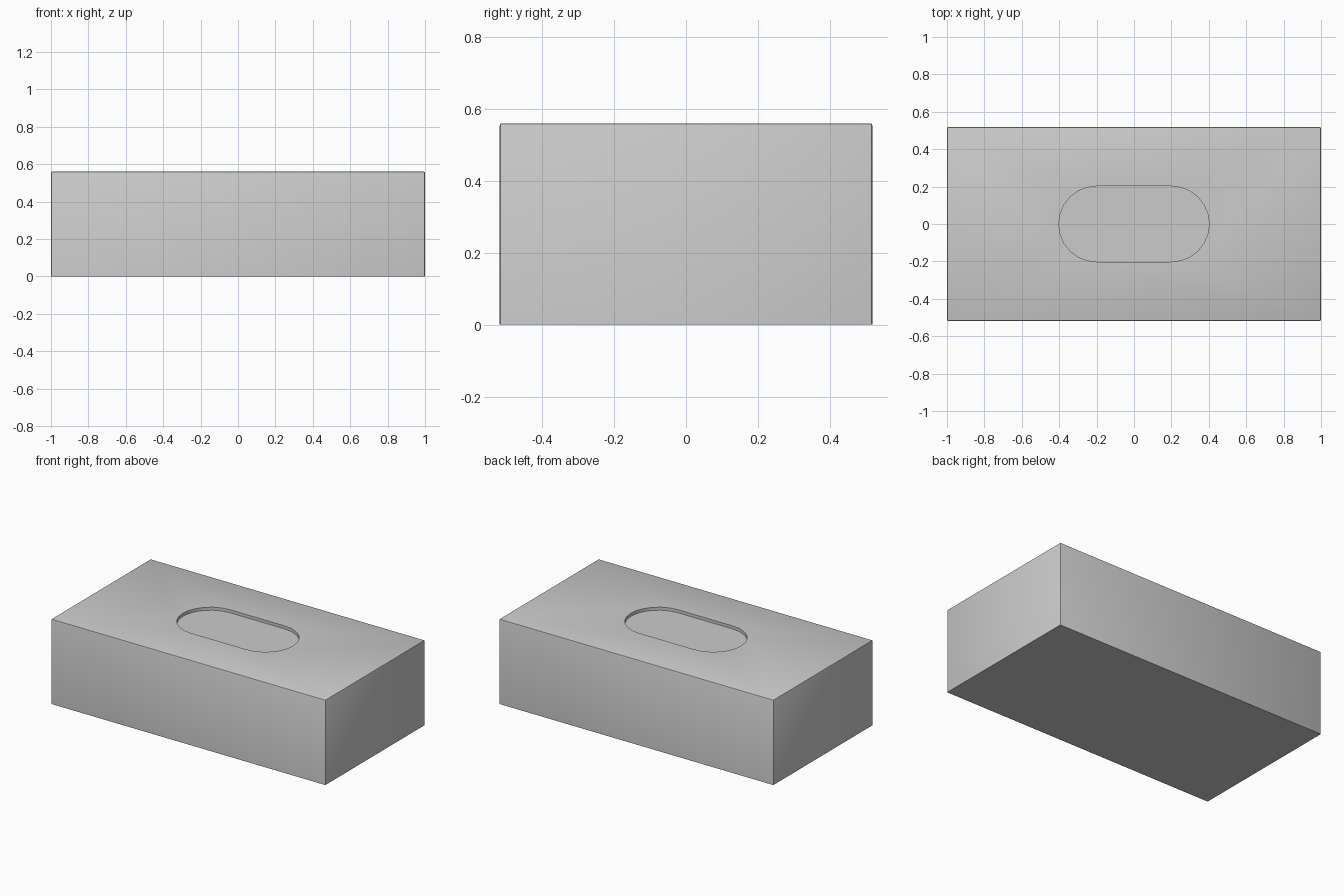
import bpy, bmesh
from math import pi, sin, cos

if "Cube" in bpy.data.objects:
    bpy.data.objects.remove(bpy.data.objects["Cube"])

W, D, H = 2.0, 1.036, 0.56
R, HALF, DEPTH = 0.202, 0.2, 0.02


def make_object(name, bm):
    mesh = bpy.data.meshes.new(name)
    bmesh.ops.recalc_face_normals(bm, faces=bm.faces)
    bm.to_mesh(mesh)
    bm.free()
    obj = bpy.data.objects.new(name, mesh)
    bpy.context.collection.objects.link(obj)
    return obj


# Box body: every edge softened except those around the base
bm = bmesh.new()
bmesh.ops.create_cube(bm, size=1)
for v in bm.verts:
    v.co = (v.co.x * W, v.co.y * D, (v.co.z + 0.5) * H)
soft = [e for e in bm.edges if max(v.co.z for v in e.verts) > H / 2]
bmesh.ops.bevel(bm, geom=soft, offset=0.006, offset_type='OFFSET',
                segments=2, profile=0.5, affect='EDGES')
body = make_object("box_body", bm)

# Oval cutter: two half circles joined by straight sides
bm = bmesh.new()
N = 12
ring = []
for side in (1, -1):
    for i in range(N + 1):
        a = -pi / 2 + pi * i / N
        ring.append(bm.verts.new((side * (HALF + R * cos(a)),
                                  side * R * sin(a), H - DEPTH)))
base = bm.faces.new(ring)
top = bmesh.ops.extrude_face_region(bm, geom=[base])["geom"]
bmesh.ops.translate(bm, vec=(0, 0, 0.1),
                    verts=[g for g in top if isinstance(g, bmesh.types.BMVert)])
cutter = make_object("opening_cutter", bm)
cutter.hide_render = True
cutter.hide_set(True)

# Shallow oval recess in the lid
cut = body.modifiers.new("oval_recess", 'BOOLEAN')
cut.operation = 'DIFFERENCE'
cut.solver = 'EXACT'
cut.object = cutter

bpy.context.view_layer.objects.active = body
body.select_set(True)
bpy.ops.object.modifier_apply(modifier=cut.name)
bpy.data.objects.remove(cutter)
bpy.ops.object.shade_smooth_by_angle(angle=pi / 6)
